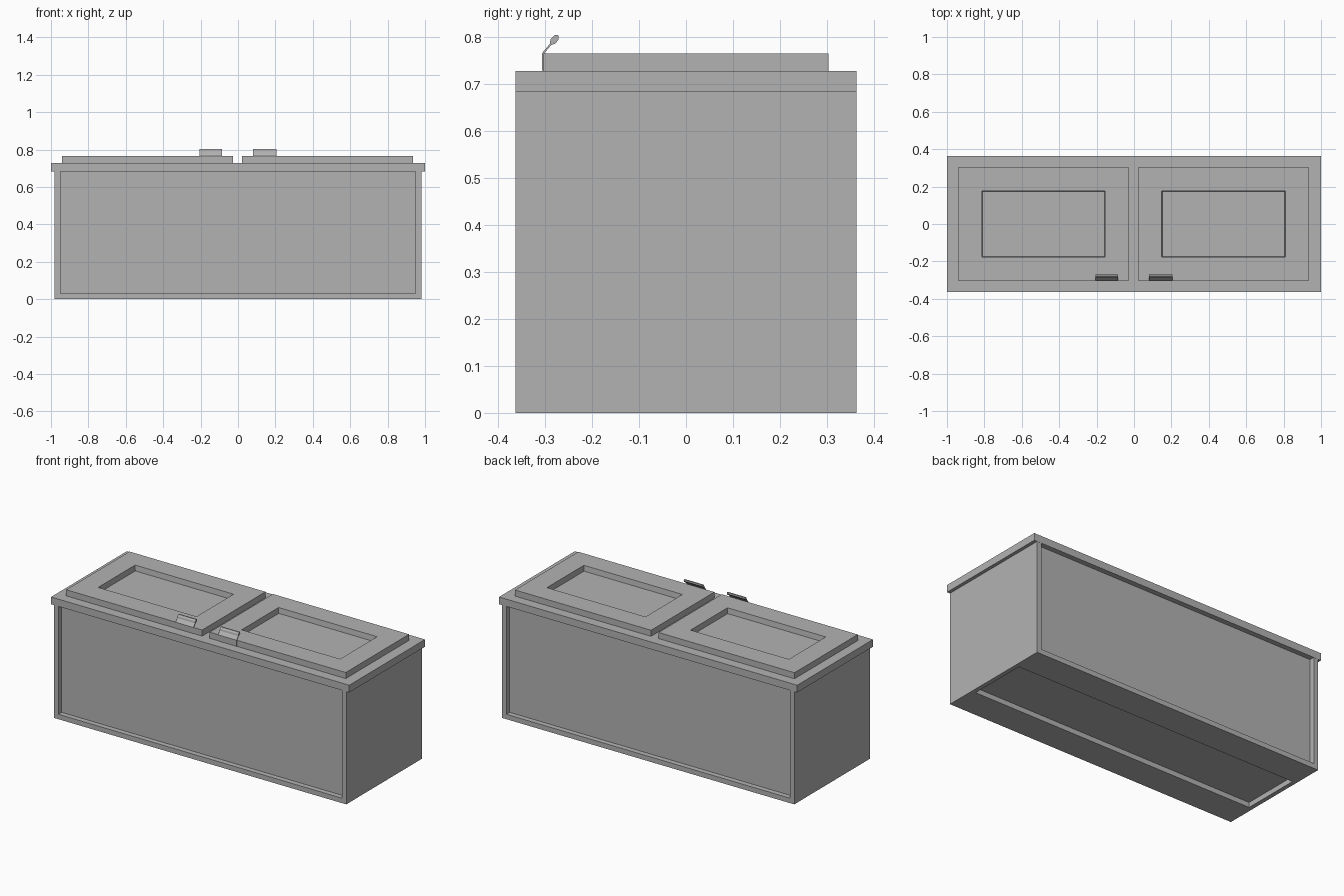
import bpy
import bmesh
from mathutils import Vector

cube = bpy.data.objects.get("Cube")
if cube:
    bpy.data.objects.remove(cube, do_unlink=True)

GREY = (0.45, 0.45, 0.45, 1.0)
mat = bpy.data.materials.new("plain grey")
mat.use_nodes = True
mat.diffuse_color = GREY
mat.node_tree.nodes["Principled BSDF"].inputs["Base Color"].default_value = GREY


def finish(bm, name):
    bmesh.ops.recalc_face_normals(bm, faces=bm.faces)
    mesh = bpy.data.meshes.new(name)
    bm.to_mesh(mesh)
    bm.free()
    mesh.materials.append(mat)
    obj = bpy.data.objects.new(name, mesh)
    bpy.context.collection.objects.link(obj)
    return obj


def box(low, high):
    low, high = Vector(low), Vector(high)
    bm = bmesh.new()
    bmesh.ops.create_cube(bm, size=1)
    for v in bm.verts:
        v.co = (low + high) / 2 + v.co * (high - low)
    bm.normal_update()
    return bm


def recess(bm, direction, rim, depth, taper=0.0005, half_y=None):
    """Sink a panel into the face that points in the given direction."""
    face = max(bm.faces, key=lambda f: f.normal.dot(Vector(direction)) * f.calc_area())
    bmesh.ops.inset_individual(bm, faces=[face], thickness=rim, use_even_offset=True)
    if half_y:
        for v in face.verts:
            v.co.y = half_y if v.co.y > 0 else -half_y
    bmesh.ops.inset_individual(bm, faces=[face], thickness=taper, depth=-depth,
                               use_even_offset=True)


# Cabinet with sunken front, back and underside panels
bm = box((-0.98, -0.3625, 0), (0.98, 0.3625, 0.714))
recess(bm, (0, -1, 0), 0.03, 0.03)
recess(bm, (0, 1, 0), 0.03, 0.03)
recess(bm, (0, 0, -1), 0.026, 0.03, half_y=0.18)
finish(bm, "cabinet")

# Overhanging top rim
finish(box((-1, -0.363, 0.684), (1, 0.363, 0.728)), "top_rim")

# Two lids with a sunken centre
for side, x0, x1 in (("right", -0.94, -0.028), ("left", 0.022, 0.935)):
    bm = box((x0, -0.303, 0.728), (x1, 0.303, 0.765))
    recess(bm, (0, 0, 1), 0.126, 0.033, taper=0.004)
    finish(bm, side + "_lid")

# Handles: thin plate on the lid edge, bent back into a rounded grip
PROFILE = [(-0.306, 0.729), (-0.306, 0.766), (-0.290, 0.785), (-0.288, 0.796),
           (-0.280, 0.804), (-0.272, 0.804), (-0.271, 0.795), (-0.278, 0.786),
           (-0.287, 0.783), (-0.302, 0.765), (-0.302, 0.729)]
for side, x0, x1 in (("right", -0.205, -0.085), ("left", 0.08, 0.205)):
    bm = bmesh.new()
    face = bm.faces.new([bm.verts.new((x0, y, z)) for y, z in PROFILE])
    out = bmesh.ops.extrude_face_region(bm, geom=[face])
    new_verts = [g for g in out["geom"] if isinstance(g, bmesh.types.BMVert)]
    bmesh.ops.translate(bm, verts=new_verts, vec=(x1 - x0, 0, 0))
    finish(bm, side + "_handle")
